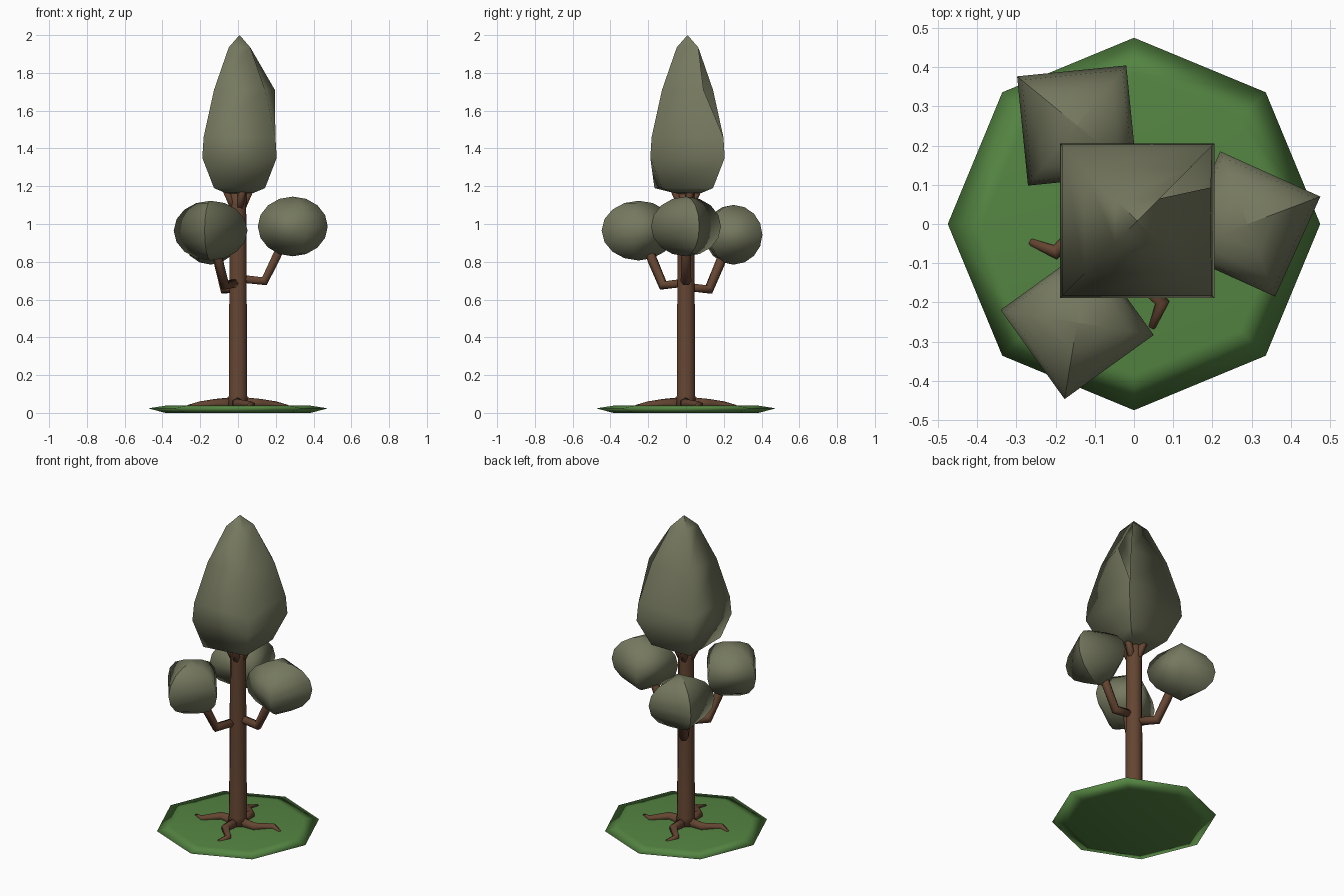
import bpy
import math
from mathutils import Vector, Matrix

if "Cube" in bpy.data.objects:
    bpy.data.objects.remove(bpy.data.objects["Cube"])


def material(name, rgb):
    m = bpy.data.materials.new(name)
    m.diffuse_color = (*rgb, 1)
    m.use_nodes = True
    m.node_tree.nodes["Principled BSDF"].inputs["Base Color"].default_value = m.diffuse_color
    return m


LEAF = material("olive_leaf", (0.180, 0.190, 0.115))
BARK = material("brown_bark", (0.130, 0.060, 0.032))
GRASS = material("green_grass", (0.090, 0.235, 0.055))


def loft(name, rings, mat, closed=True, matrix=None):
    """Skin rings of points, cap both ends, smooth shade."""
    n = len(rings[0])
    verts = [p for ring in rings for p in ring]
    faces = []
    for k in range(len(rings) - 1):
        for i in range(n if closed else n - 1):
            j = (i + 1) % n
            faces.append((k * n + i, k * n + j, (k + 1) * n + j, (k + 1) * n + i))
    if closed:
        faces.append(tuple(reversed(range(n))))
        faces.append(tuple(range((len(rings) - 1) * n, len(rings) * n)))
    mesh = bpy.data.meshes.new(name)
    mesh.from_pydata(verts, [], faces)
    if matrix:
        mesh.transform(matrix)
    mesh.materials.append(mat)
    mesh.polygons.foreach_set("use_smooth", [True] * len(mesh.polygons))
    obj = bpy.data.objects.new(name, mesh)
    bpy.context.collection.objects.link(obj)
    return obj


def circle(r, z, n, start=0.0, count=None):
    return [Vector((r * math.cos(start + math.tau * i / n),
                    r * math.sin(start + math.tau * i / n), z))
            for i in range(count or n)]


def tube(name, path, radii, side, sides, matrix):
    """Sweep a polygon along a path; side is the fixed cross direction."""
    pts = [Vector(p) for p in path]
    rings = []
    for i, p in enumerate(pts):
        t = Vector((0, 0, 0))
        if i > 0:
            t += (p - pts[i - 1]).normalized()
        if i < len(pts) - 1:
            t += (pts[i + 1] - p).normalized()
        t.normalize()
        u = (Vector(side) - t * t.dot(Vector(side))).normalized()
        v = t.cross(u)
        rings.append([p + radii[i] * (u * math.cos(math.tau * k / sides)
                                      + v * math.sin(math.tau * k / sides))
                      for k in range(sides)])
    return loft(name, rings, BARK, True, matrix)


def turn(deg, z=0.0):
    return Matrix.Translation((0, 0, z)) @ Matrix.Rotation(math.radians(deg), 4, 'Z')


# grass disc with a bevelled rim
loft("grass_disc", [circle(0.385, 0.0, 8), circle(0.475, 0.024, 8),
                    circle(0.385, 0.038, 8)], GRASS)

# trunk, slightly tapered
loft("trunk", [circle(r, z, 8, math.pi / 8) for r, z in
               [(0.062, 0.02), (0.053, 0.09), (0.05, 0.6), (0.047, 1.1), (0.05, 1.2)]], BARK)

for k in range(4):
    # crooked roots
    tube(f"root_{k + 1}",
         [(0, -0.02, 0.05), (-0.005, -0.12, 0.048), (0.072, -0.2, 0.04), (0.045, -0.265, 0.032)],
         [0.034, 0.026, 0.021, 0.010], (0, 0, 1), 6, turn(90 * k))
    # short prongs that carry the crown
    tube(f"crown_prong_{k + 1}", [(0.02, 0, 1.07), (0.045, 0, 1.13), (0.085, 0, 1.21)],
         [0.02, 0.022, 0.02], (0, 1, 0), 5, turn(90 * k + 20))

# three branches with leaf balls, each a little lower than the last
for k, (deg, drop) in enumerate([(0, 0), (240, -0.022), (120, -0.044)]):
    tube(f"branch_{k + 1}",
         [(0.02, 0, 0.71), (0.14, 0, 0.697), (0.205, 0, 0.83), (0.26, 0, 0.96)],
         [0.024, 0.028, 0.026, 0.022], (0, 1, 0), 6, turn(deg, drop))
    ball = []
    for i in range(9):
        a = math.pi * i / 8
        ball.append(circle(max(0.198 * math.sin(a), 0.0005), -0.158 * math.cos(a),
                           4, math.radians(20.7), 5))
    loft(f"leaf_ball_{k + 1}", ball, LEAF, False,
         turn(deg, drop) @ Matrix.Translation((0.29, 0, 0.987)))

# tall four-sided crown with an open seam on one corner
profile = [(0.0005, 1.155), (0.075, 1.165), (0.135, 1.19), (0.197, 1.35),
           (0.19, 1.46), (0.135, 1.71), (0.057, 1.935), (0.0005, 2.0)]
crown = [circle(w * math.sqrt(2), z, 4, math.pi / 4, 5) for w, z in profile]
crown[2][2] += Vector((0, -0.04, 0))        # one low corner bulges to the front
crown[5][4] += Vector((0.052, -0.05, 0))    # seam corner is pulled outward
loft("leaf_crown", crown, LEAF, False, Matrix.Translation((0.008, 0.008, 0)))
